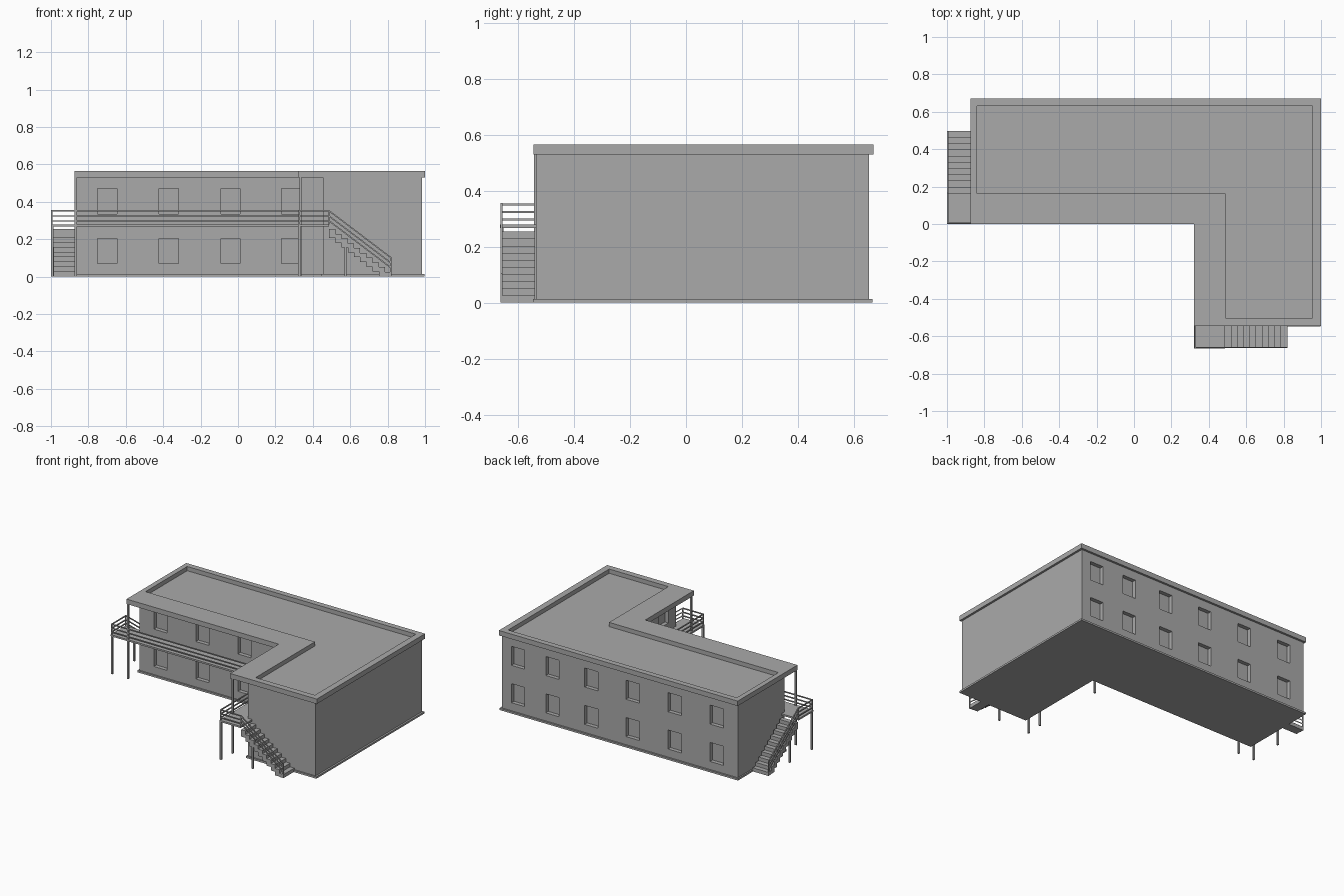
import bpy
import bmesh
from mathutils import Vector

cube = bpy.data.objects.get("Cube")
if cube:
    bpy.data.objects.remove(cube, do_unlink=True)

GREY = (0.4, 0.4, 0.4, 1)
mat = bpy.data.materials.new("plain grey")
mat.use_nodes = True
mat.diffuse_color = GREY
mat.node_tree.nodes["Principled BSDF"].inputs["Base Color"].default_value = GREY


def finish(name, bm):
    bmesh.ops.recalc_face_normals(bm, faces=bm.faces)
    mesh = bpy.data.meshes.new(name)
    bm.to_mesh(mesh)
    bm.free()
    mesh.materials.append(mat)
    obj = bpy.data.objects.new(name, mesh)
    bpy.context.scene.collection.objects.link(obj)
    return obj


def add_box(bm, lo, hi):
    lo, hi = Vector(lo), Vector(hi)
    size, mid = hi - lo, (lo + hi) / 2
    for v in bmesh.ops.create_cube(bm, size=1)["verts"]:
        v.co = v.co * size + mid


def add_bar(bm, p, q, t):
    # square bar between two points
    p, q = Vector(p), Vector(q)
    d = q - p
    rot = d.to_track_quat("Z", "Y")
    for v in bmesh.ops.create_cube(bm, size=1)["verts"]:
        local = Vector((v.co.x * t, v.co.y * t, v.co.z * (d.length + t * 0.5)))
        v.co = rot @ local + (p + q) / 2


def prism(name, outline, z0, z1):
    bm = bmesh.new()
    face = bm.faces.new([bm.verts.new((x, y, z0)) for x, y in outline])
    top = bmesh.ops.extrude_face_region(bm, geom=[face])["geom"]
    for v in top:
        if isinstance(v, bmesh.types.BMVert):
            v.co.z = z1
    return finish(name, bm)


def l_shape(left, right, back, front, inner_x, inner_y):
    return [(left, inner_y), (inner_x, inner_y), (inner_x, front),
            (right, front), (right, back), (left, back)]


def cut(obj, cutter):
    mod = obj.modifiers.new("cut", "BOOLEAN")
    mod.operation = "DIFFERENCE"
    mod.solver = "EXACT"
    mod.object = cutter
    cutter.hide_render = True
    bpy.context.view_layer.update()
    deps = bpy.context.evaluated_depsgraph_get()
    mesh = bpy.data.meshes.new_from_object(obj.evaluated_get(deps))
    obj.modifiers.clear()
    obj.data = mesh
    bpy.data.objects.remove(cutter, do_unlink=True)


# Main shell
BACK, LEFT, RIGHT, FRONT = 0.655, -0.865, 0.985, -0.537
IN_X, IN_Y = 0.455, 0.13
prism("base_plinth", l_shape(-0.875, 0.998, 0.667, -0.547, 0.445, 0.12), 0, 0.013)
walls = prism("walls", l_shape(LEFT, RIGHT, BACK, FRONT, IN_X, IN_Y), 0.013, 0.53)

# Recessed windows
D, W = 0.028, 0.052
bm = bmesh.new()
for z0 in (0.07, 0.335):
    z1 = z0 + 0.135
    for x in (-0.70, -0.37, -0.04, 0.285, 0.59, 0.86):
        add_box(bm, (x - W, BACK - D, z0), (x + W, BACK + D, z1))
        if x < 0.4:
            add_box(bm, (x - W, IN_Y - D, z0), (x + W, IN_Y + D, z1))
    for y in (-0.40, -0.10):
        add_box(bm, (IN_X - D, y - W, z0), (IN_X + D, y + W, z1))
cut(walls, finish("window_cutter", bm))

# Flat roof with sunken centre
roof = prism("roof", l_shape(-0.875, 1, 0.67, -0.545, 0.32, 0), 0.53, 0.565)
cut(roof, prism("roof_cutter", l_shape(-0.84, 0.955, 0.63, -0.502, 0.49, 0.163), 0.535, 0.6))

# Raised walkway with a landing at each end
FLOOR = 0.28
prism("walkway", [(-1, 0), (0.32, 0), (0.32, -0.665), (0.487, -0.665),
                  (0.487, FRONT), (IN_X, FRONT), (IN_X, IN_Y), (LEFT, IN_Y),
                  (LEFT, 0.165), (-1, 0.165)], FLOOR - 0.012, FLOOR)

# Stairs
STEPS = 10
RISE, RUN = FLOOR / (STEPS + 1), 0.0333
left_bm, front_bm = bmesh.new(), bmesh.new()
for i in range(STEPS):
    top = FLOOR - (i + 1) * RISE
    low = max(0, top - 2 * RISE + 0.002)
    a, b = i * RUN, (i + 1) * RUN
    add_box(left_bm, (-0.995, 0.165 + a, low), (-0.872, 0.165 + b, top))
    add_box(front_bm, (0.487 + a, -0.66, low), (0.487 + b, -0.54, top))
finish("left_stairs", left_bm)
finish("front_stairs", front_bm)

# Railing of three rails following walkway and stairs
path = [(-0.995, 0.495, 0.03), (-0.995, 0.165, FLOOR), (-0.995, 0.005, FLOOR),
        (0.327, 0.005, FLOOR), (0.327, -0.66, FLOOR), (0.487, -0.66, FLOOR),
        (0.817, -0.66, 0.03)]
bm = bmesh.new()
for h in (0.018, 0.044, 0.072):
    up = Vector((0, 0, h))
    for p, q in zip(path, path[1:]):
        add_bar(bm, Vector(p) + up, Vector(q) + up, 0.007)
for x, y, z in path:
    add_bar(bm, (x, y, 0.003 if z < 0.1 else z), (x, y, z + 0.072), 0.007)
finish("railing", bm)

# Tall posts to the roof, short posts under landings and stairs
T = 0.006
bm = bmesh.new()
for x, y, top in ((-0.868, 0.007, 0.53), (0.334, 0.007, 0.53), (0.334, -0.538, 0.53),
                  (-0.993, 0.007, 0.27), (-0.989, 0.25, 0.185),
                  (0.327, -0.658, 0.27), (0.575, -0.654, 0.185)):
    add_box(bm, (x - T, y - T, 0), (x + T, y + T, top))
finish("support_posts", bm)
